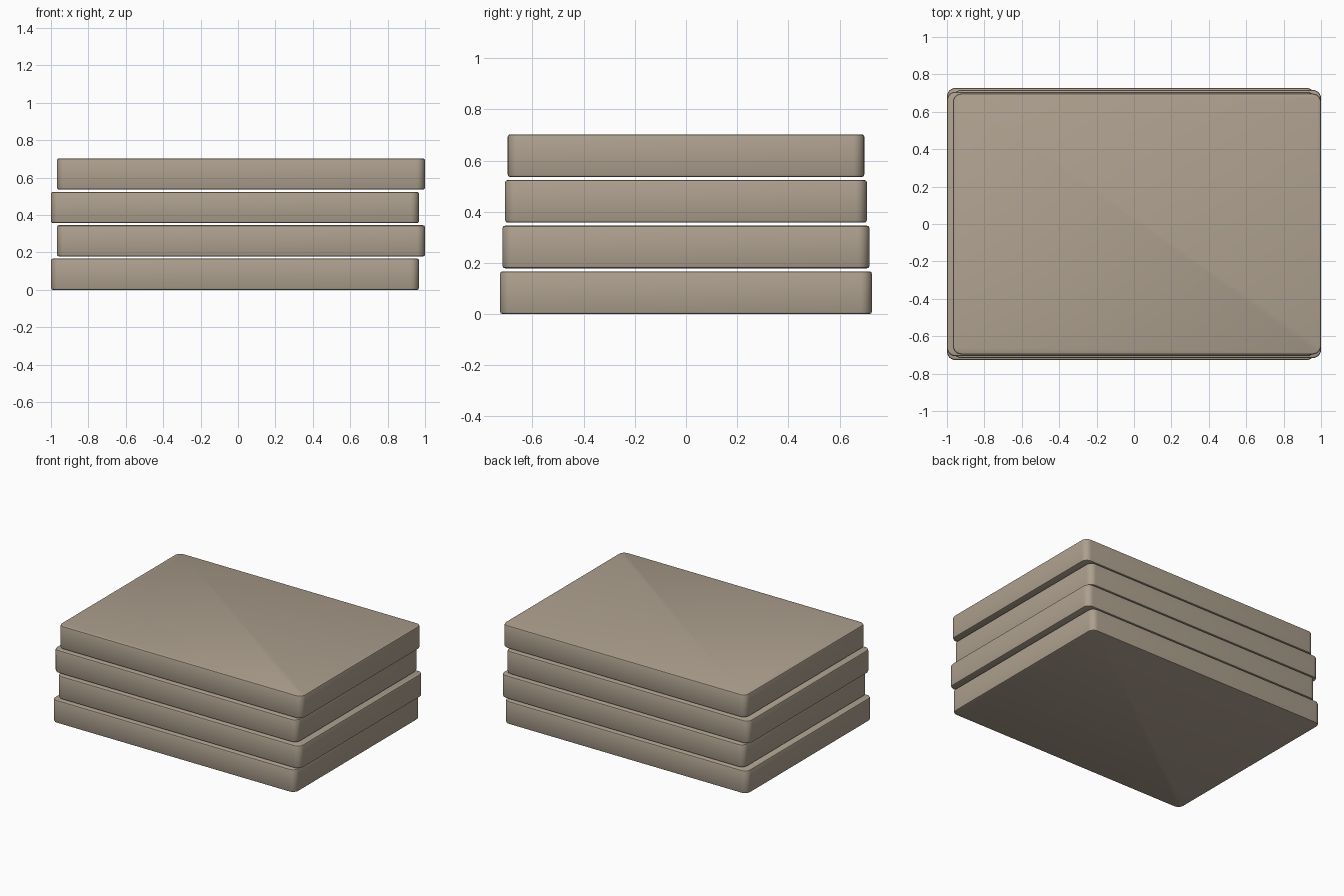
import bpy, bmesh, math

cube = bpy.data.objects.get("Cube")
if cube:
    bpy.data.objects.remove(cube, do_unlink=True)

# Single stone colour
STONE = (0.42, 0.352, 0.273, 1)
stone = bpy.data.materials.new("warm_grey_stone")
stone.use_nodes = True
stone.diffuse_color = STONE
stone.node_tree.nodes["Principled BSDF"].inputs["Base Color"].default_value = STONE

WIDTH, HEIGHT, PITCH = 1.968, 0.167, 0.1785
CORNER, EDGE = 0.045, 0.01


def make_slab(name, depth, x, z):
    """Rounded-corner slab with a fine bevel around its top and bottom."""
    bm = bmesh.new()
    bmesh.ops.create_cube(bm, size=1)
    bmesh.ops.scale(bm, verts=bm.verts, vec=(WIDTH, depth, HEIGHT))
    upright = [e for e in bm.edges
               if abs(e.verts[0].co.z - e.verts[1].co.z) > HEIGHT / 2]
    bmesh.ops.bevel(bm, geom=upright, offset=CORNER, segments=6,
                    profile=0.5, affect='EDGES')
    rims = [e for e in bm.edges
            if abs(e.verts[0].co.z - e.verts[1].co.z) < EDGE]
    bmesh.ops.bevel(bm, geom=rims, offset=EDGE, segments=2,
                    profile=0.5, affect='EDGES')
    mesh = bpy.data.meshes.new(name)
    bm.to_mesh(mesh)
    bm.free()
    mesh.materials.append(stone)
    slab = bpy.data.objects.new(name, mesh)
    bpy.context.collection.objects.link(slab)
    slab.location = (x, 0, z)
    bpy.ops.object.select_all(action='DESELECT')
    slab.select_set(True)
    bpy.context.view_layer.objects.active = slab
    bpy.ops.object.shade_smooth_by_angle(angle=math.radians(40))


# Stack of slabs: alternating side to side, each slightly shallower
for i, name in enumerate(("bottom_slab", "lower_slab", "upper_slab", "top_slab")):
    side = 1 if i % 2 else -1
    make_slab(name, 1.454 - 0.02 * i, side * (1 - WIDTH / 2),
              HEIGHT / 2 + PITCH * i)
